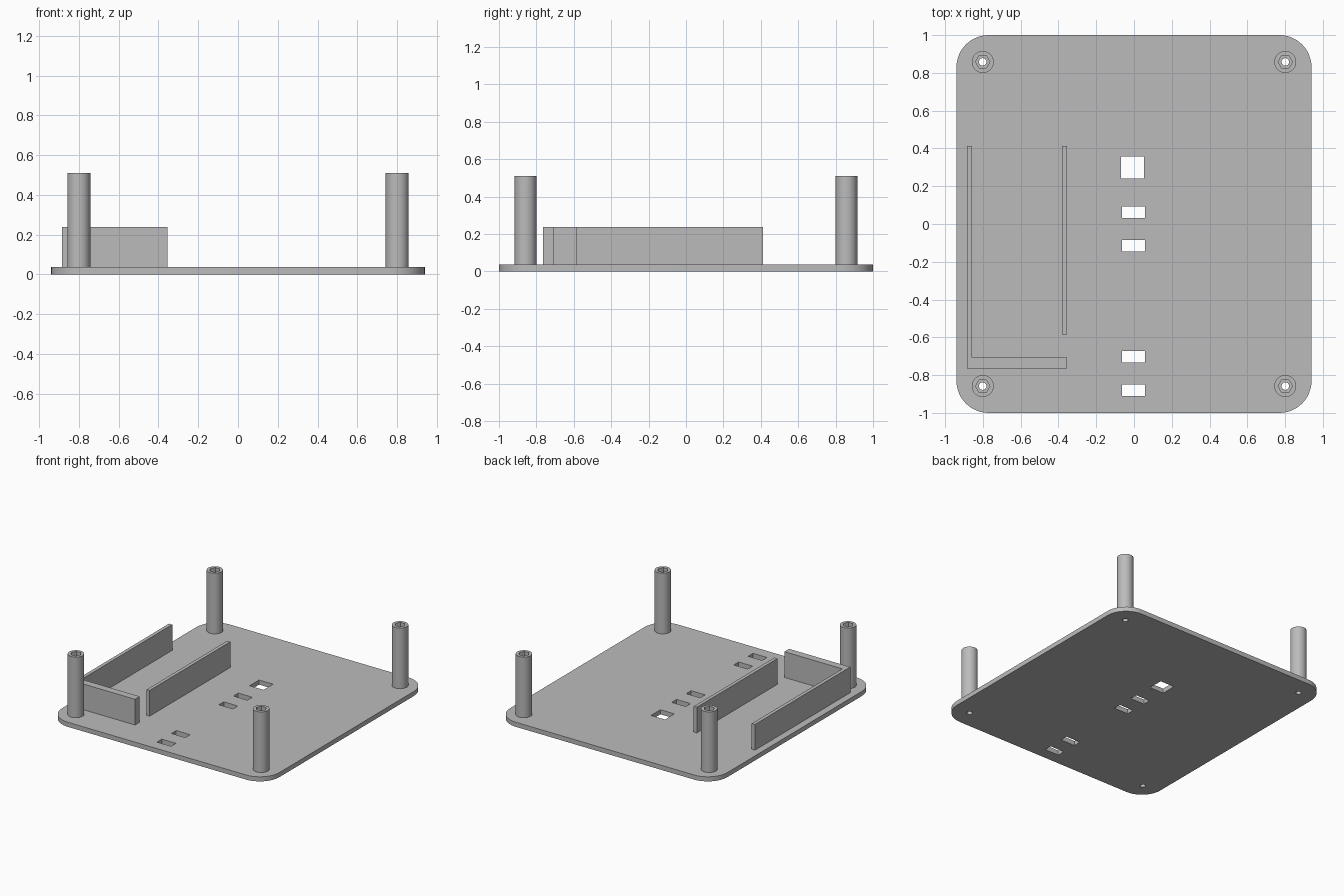
import bpy, bmesh
from math import radians
from mathutils import Matrix, Vector

default = bpy.data.objects.get("Cube")
if default:
    bpy.data.objects.remove(default, do_unlink=True)

PLATE_TOP, WALL_TOP, POST_TOP = 0.036, 0.237, 0.51
POST_X, POST_Y = 0.801, 0.858

grey = bpy.data.materials.new("plain_grey")
grey.use_nodes = True
grey.diffuse_color = (0.5, 0.5, 0.5, 1)
grey.node_tree.nodes["Principled BSDF"].inputs["Base Color"].default_value = grey.diffuse_color


def finish(name, bm):
    mesh = bpy.data.meshes.new(name)
    bm.to_mesh(mesh)
    bm.free()
    mesh.materials.append(grey)
    obj = bpy.data.objects.new(name, mesh)
    bpy.context.collection.objects.link(obj)
    return obj


def box(name, x0, x1, y0, y1, z0, z1, corner=0):
    bm = bmesh.new()
    size = Vector((x1 - x0, y1 - y0, z1 - z0))
    centre = Vector((x0 + x1, y0 + y1, z0 + z1)) / 2
    bmesh.ops.create_cube(bm, size=1, matrix=Matrix.Translation(centre) @ Matrix.Diagonal(size).to_4x4())
    if corner:
        upright = [e for e in bm.edges if abs(e.verts[0].co.z - e.verts[1].co.z) > 1e-4]
        bmesh.ops.bevel(bm, geom=upright, offset=corner, segments=12, profile=0.5, affect='EDGES')
    return finish(name, bm)


def cylinder(name, x, y, radius, z0, z1, sides):
    bm = bmesh.new()
    place = Matrix.Translation((x, y, (z0 + z1) / 2)) @ Matrix.Rotation(radians(30), 4, 'Z')
    bmesh.ops.create_cone(bm, cap_ends=True, segments=sides, radius1=radius,
                          radius2=radius, depth=z1 - z0, matrix=place)
    return finish(name, bm)


def cut(obj, cutters):
    # Subtract each cutter, keep the result and remove the helpers
    for cutter in cutters:
        cutter.hide_render = True
        mod = obj.modifiers.new("cut", 'BOOLEAN')
        mod.operation, mod.solver, mod.object = 'DIFFERENCE', 'EXACT', cutter
    bpy.context.view_layer.update()
    graph = bpy.context.evaluated_depsgraph_get()
    result = bpy.data.meshes.new_from_object(obj.evaluated_get(graph))
    obj.modifiers.clear()
    obj.data = result
    for cutter in cutters:
        bpy.data.objects.remove(cutter, do_unlink=True)


def smooth(obj):
    bpy.ops.object.select_all(action='DESELECT')
    obj.select_set(True)
    bpy.context.view_layer.objects.active = obj
    bpy.ops.object.shade_smooth_by_angle(angle=radians(30))


# Base plate with rounded corners
plate = box("base_plate", -0.94, 0.94, -1, 1, 0, PLATE_TOP, corner=0.17)

# Square window and four cable tie slots through the plate
cutters = [box("window_cutter", -0.068, 0.053, 0.24, 0.357, -0.1, 0.1)]
for y in (0.063, -0.116, -0.703, -0.88):
    cutters.append(box("slot_cutter", -0.063, 0.058, y - 0.03, y + 0.03, -0.1, 0.1))

corners = [("front_right", -1, -1), ("front_left", 1, -1),
           ("back_right", -1, 1), ("back_left", 1, 1)]
for label, sx, sy in corners:
    cutters.append(cylinder("screw_cutter", sx * POST_X, sy * POST_Y, 0.02, -0.1, 0.1, 24))
cut(plate, cutters)
smooth(plate)

# Corner posts with a screw bore and a hexagonal nut pocket in the top
for label, sx, sy in corners:
    x, y = sx * POST_X, sy * POST_Y
    post = cylinder(label + "_post", x, y, 0.058, PLATE_TOP, POST_TOP, 48)
    cut(post, [cylinder("bore_cutter", x, y, 0.02, -0.1, 0.6, 24),
               cylinder("nut_cutter", x, y, 0.038, POST_TOP - 0.05, 0.6, 6)])
    smooth(post)

# Tray walls: an L-shaped outer pair and a separate inner wall
outer = box("outer_tray_wall", -0.885, -0.857, -0.765, 0.412, PLATE_TOP, WALL_TOP)
front = box("front_tray_wall", -0.857, -0.355, -0.765, -0.707, PLATE_TOP, WALL_TOP)
inner = box("inner_tray_wall", -0.382, -0.355, -0.585, 0.412, PLATE_TOP, WALL_TOP)
